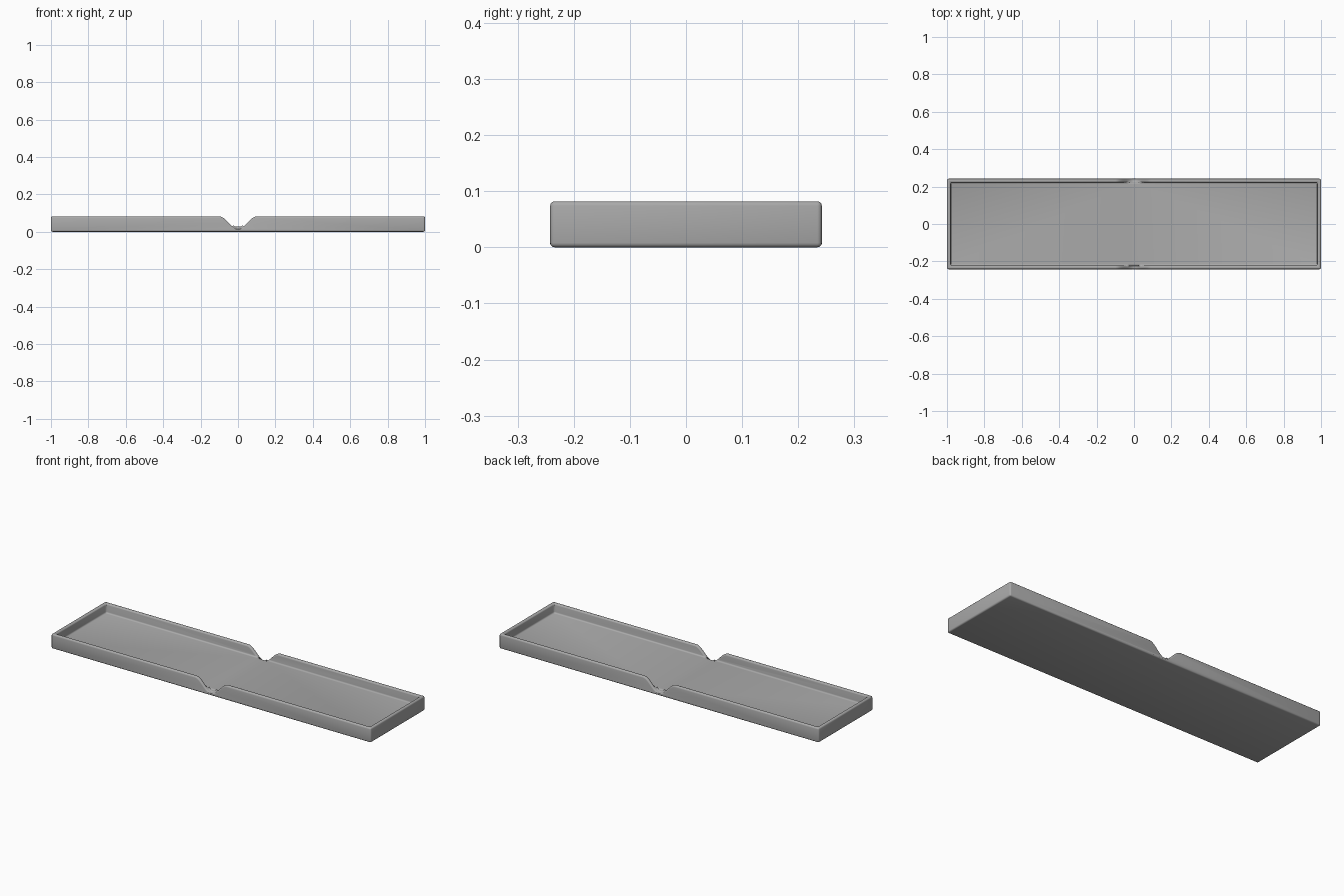
import bpy
from math import cos, pi

LENGTH, WIDTH, HEIGHT = 2.0, 0.484, 0.082
WALL, FLOOR = 0.02, 0.029
NOTCH_HALF, NOTCH_LOW = 0.1, 0.014

if "Cube" in bpy.data.objects:
    bpy.data.objects.remove(bpy.data.objects["Cube"])

grey = bpy.data.materials.new("plain grey")
grey.use_nodes = True
colour = (0.4, 0.4, 0.4, 1)
grey.diffuse_color = colour
grey.node_tree.nodes["Principled BSDF"].inputs["Base Color"].default_value = colour


def prism(name, outline, y0, y1):
    """Extrude an x-z outline along y."""
    n = len(outline)
    verts = [(x, y, z) for y in (y0, y1) for x, z in outline]
    faces = [tuple(range(n)), tuple(reversed(range(n, 2 * n)))]
    faces += [(i, i + n, (i + 1) % n + n, (i + 1) % n) for i in range(n)]
    mesh = bpy.data.meshes.new(name)
    mesh.from_pydata(verts, [], faces)
    mesh.materials.append(grey)
    obj = bpy.data.objects.new(name, mesh)
    bpy.context.collection.objects.link(obj)
    return obj


def block(name, half_x, half_y, z0, z1):
    outline = [(-half_x, z0), (half_x, z0), (half_x, z1), (-half_x, z1)]
    return prism(name, outline, -half_y, half_y)


def cut(target, cutter):
    mod = target.modifiers.new(cutter.name, "BOOLEAN")
    mod.operation, mod.solver, mod.object = "DIFFERENCE", "EXACT", cutter
    bpy.context.view_layer.objects.active = target
    bpy.ops.object.modifier_apply(modifier=mod.name)
    bpy.data.objects.remove(cutter)


# Tray body with its hollow
inner_y = WIDTH / 2 - WALL
tray = block("tray", LENGTH / 2, WIDTH / 2, 0, HEIGHT)
cut(tray, block("hollow", LENGTH / 2 - WALL, inner_y, FLOOR, 0.2))

# Smooth bell-shaped finger notches in both long walls
steps = 20
bell = []
for i in range(steps + 1):
    t = -1 + 2 * i / steps
    depth = (1 + cos(pi * t)) / 2
    bell.append((t * NOTCH_HALF, HEIGHT - (HEIGHT - NOTCH_LOW) * depth))
bell += [(NOTCH_HALF, 0.2), (-NOTCH_HALF, 0.2)]
for side, name in ((-1, "front_notch"), (1, "back_notch")):
    near, far = sorted((side * inner_y, side * 0.3))
    cut(tray, prism(name, bell, near, far))

# Rounded edges
bevel = tray.modifiers.new("rounded_edges", "BEVEL")
bevel.width, bevel.segments = 0.008, 3
bevel.limit_method, bevel.angle_limit = "ANGLE", 0.8
bevel.use_clamp_overlap = False
bpy.ops.object.select_all(action="DESELECT")
tray.select_set(True)
bpy.context.view_layer.objects.active = tray
bpy.ops.object.modifier_apply(modifier=bevel.name)
bpy.ops.object.shade_smooth_by_angle(angle=0.6)
